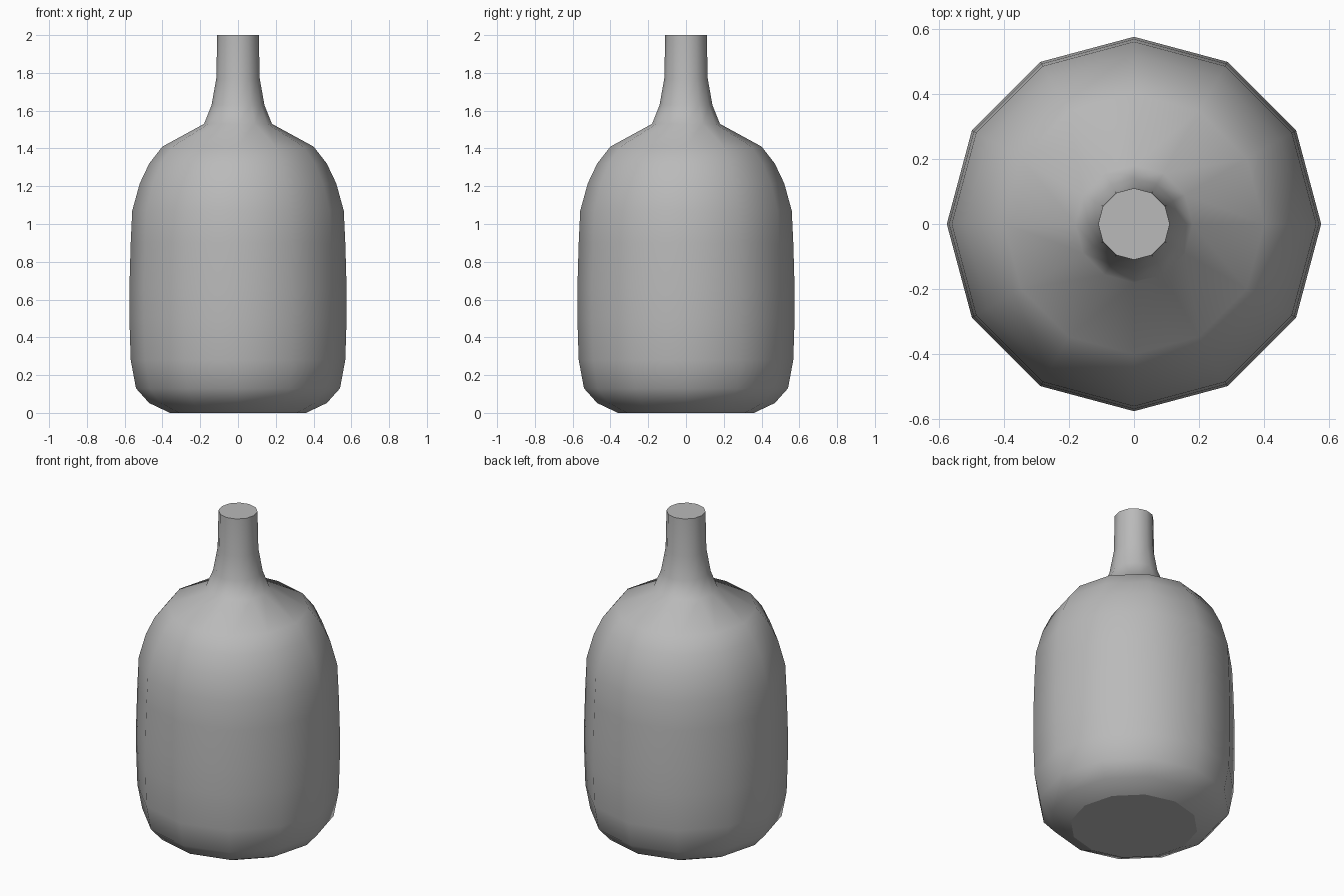
import bpy, bmesh, math

if "Cube" in bpy.data.objects:
    bpy.data.objects.remove(bpy.data.objects["Cube"])

SIDES = 12
# Bottle outline from base to mouth: (radius, height)
PROFILE = [(0.36, 0), (0.47, 0.052), (0.54, 0.13), (0.568, 0.28), (0.575, 0.5),
           (0.575, 0.66), (0.568, 0.9), (0.56, 1.07), (0.52, 1.215), (0.47, 1.32),
           (0.40, 1.41), (0.18, 1.53), (0.14, 1.63), (0.115, 1.77), (0.11, 2.0)]

bm = bmesh.new()
rings = []
for r, z in PROFILE:
    rings.append([bm.verts.new((r * math.cos(a), r * math.sin(a), z))
                  for a in (2 * math.pi * i / SIDES for i in range(SIDES))])

# Bottle walls
for low, high in zip(rings, rings[1:]):
    for i in range(SIDES):
        j = (i + 1) % SIDES
        bm.faces.new((low[i], low[j], high[j], high[i]))

# Flat base and flat closed mouth
bm.faces.new(rings[0][::-1])
bm.faces.new(rings[-1])

mesh = bpy.data.meshes.new("bottle")
bm.to_mesh(mesh)
bm.free()
bottle = bpy.data.objects.new("bottle", mesh)
bpy.context.collection.objects.link(bottle)

# Darker grey surface
grey = bpy.data.materials.new("dark_grey")
grey.diffuse_color = (0.49, 0.49, 0.49, 1)
grey.use_nodes = True
grey.node_tree.nodes["Principled BSDF"].inputs["Base Color"].default_value = grey.diffuse_color
mesh.materials.append(grey)

# Smooth walls with crisp end caps
bpy.context.view_layer.objects.active = bottle
bottle.select_set(True)
bpy.ops.object.shade_smooth_by_angle(angle=math.radians(50))
for edge in mesh.edges:
    heights = {round(mesh.vertices[v].co.z, 3) for v in edge.vertices}
    if heights in ({0.0}, {2.0}):
        edge.use_edge_sharp = True
